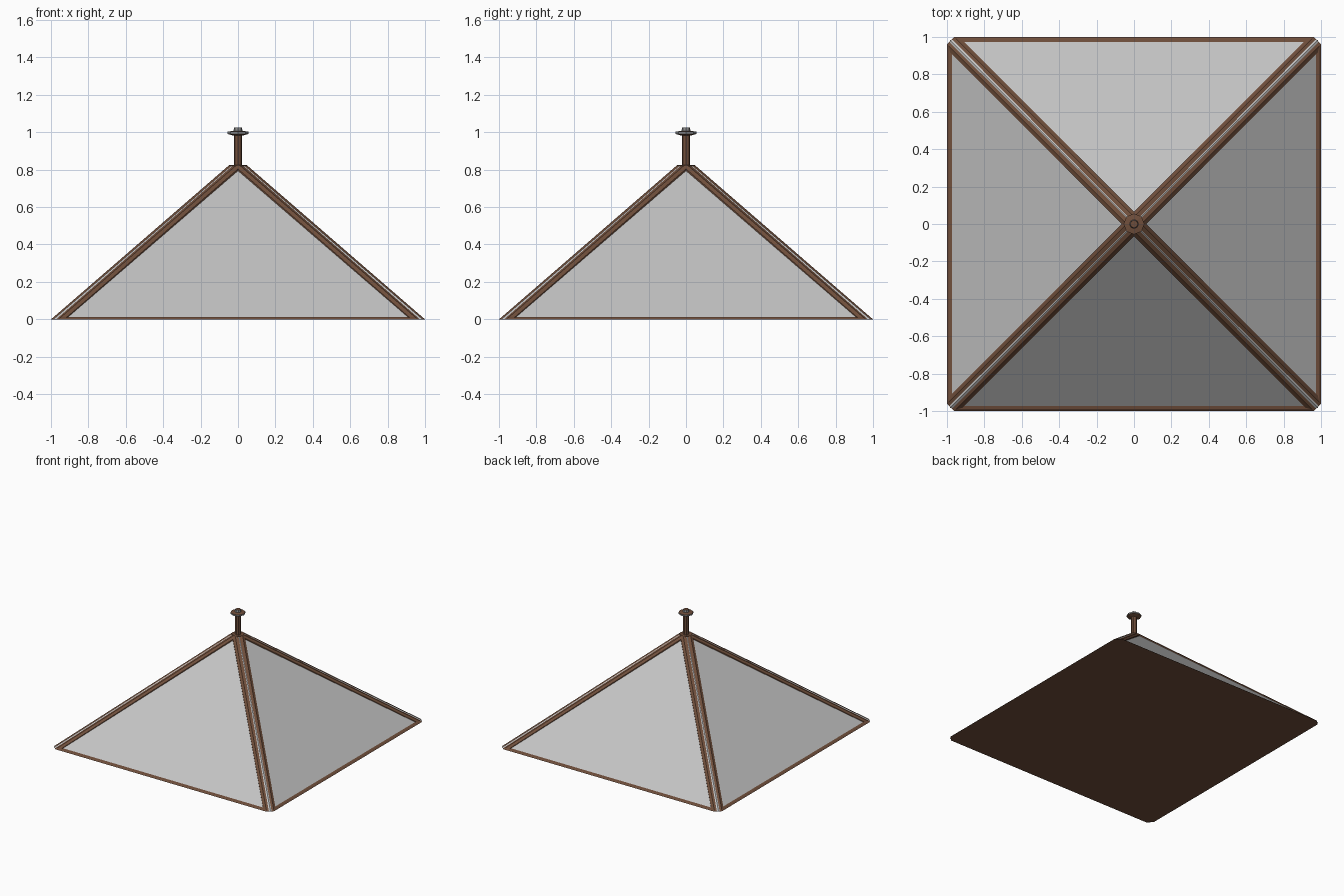
import bpy, bmesh, math
from mathutils import Vector

if "Cube" in bpy.data.objects:
    bpy.data.objects.remove(bpy.data.objects["Cube"])


def material(name, color):
    m = bpy.data.materials.new(name)
    m.diffuse_color = (*color, 1)
    m.use_nodes = True
    m.node_tree.nodes["Principled BSDF"].inputs["Base Color"].default_value = m.diffuse_color
    return m


BROWN = material("brown wood", (0.16, 0.077, 0.044))
GRAY = material("light gray panel", (0.55, 0.55, 0.55))
METAL = material("mid gray metal", (0.25, 0.25, 0.25))


def finish(name, bm, *mats):
    bmesh.ops.recalc_face_normals(bm, faces=bm.faces)
    me = bpy.data.meshes.new(name)
    bm.to_mesh(me)
    bm.free()
    for m in mats:
        me.materials.append(m)
    ob = bpy.data.objects.new(name, me)
    bpy.context.collection.objects.link(ob)
    return ob


def loft(bm, rings):
    """Skin a list of equal-length closed rings and cap both ends."""
    vs = [[bm.verts.new(p) for p in r] for r in rings]
    n = len(vs[0])
    for a, b in zip(vs, vs[1:]):
        for i in range(n):
            bm.faces.new((a[i], a[(i + 1) % n], b[(i + 1) % n], b[i]))
    bm.faces.new(vs[0][::-1])
    bm.faces.new(vs[-1])


def clip(bm, z, keep_above):
    res = bmesh.ops.bisect_plane(bm, geom=bm.verts[:] + bm.edges[:] + bm.faces[:],
                                 plane_co=(0, 0, z), plane_no=(0, 0, 1),
                                 clear_inner=keep_above, clear_outer=not keep_above)
    edges = [e for e in res["geom_cut"] if isinstance(e, bmesh.types.BMEdge)]
    bmesh.ops.holes_fill(bm, edges=edges)


def ring(r, z, n=8):
    return [(r * math.cos(math.tau * i / n), r * math.sin(math.tau * i / n), z) for i in range(n)]


# Base rim: thin chamfered square, closed underneath
def square(h, z, c=0.04):
    pts = [(h, -h + c), (h, h - c), (h - c, h), (-h + c, h),
           (-h, h - c), (-h, -h + c), (-h + c, -h), (h - c, -h)]
    return [(x, y, z) for x, y in pts]


bm = bmesh.new()
loft(bm, [square(1.0, 0), square(0.99, 0.008), square(0.968, 0.013)])
finish("base_rim", bm, BROWN)

# Four sloped roof panels
bm = bmesh.new()
h, low = 0.985, 0.002
corners = [bm.verts.new((x * h, y * h, low)) for x, y in ((-1, -1), (1, -1), (1, 1), (-1, 1))]
# top cut off just under the flat beam junction
crown = [bm.verts.new((x * 0.035, y * 0.035, 0.82)) for x, y in ((-1, -1), (1, -1), (1, 1), (-1, 1))]
for i in range(4):
    j = (i + 1) % 4
    bm.faces.new((corners[i], corners[j], crown[j], crown[i]))
bm.faces.new(crown)
finish("roof_panels", bm, GRAY)

# Hip beams: bevelled section run down each diagonal, cut flat at foot and crown
SECTION = [(-0.046, 0.78), (-0.046, 0.832), (-0.028, 0.848),
           (0.028, 0.848), (0.046, 0.832), (0.046, 0.78)]
for k, name in enumerate(("back_right", "back_left", "front_left", "front_right")):
    a = math.pi / 4 + k * math.pi / 2
    out = Vector((math.cos(a), math.sin(a), 0))
    side = Vector((-math.sin(a), math.cos(a), 0))
    bm = bmesh.new()
    loft(bm, [[out * r + side * s + Vector((0, 0, z - 0.612 * r)) for s, z in SECTION]
              for r in (0.0, 1.5)])
    clip(bm, 0.0, True)
    clip(bm, 0.825, False)
    finish(name + "_hip_beam", bm, BROWN)

# Post at the peak
bm = bmesh.new()
loft(bm, [ring(0.022, 0.78), ring(0.022, 0.99)])
finish("peak_post", bm, BROWN)

# Cap disc and knob: brown flats, gray edges
bm = bmesh.new()
loft(bm, [ring(0.024, 0.982), ring(0.056, 0.991), ring(0.056, 1.003),
          ring(0.024, 1.008), ring(0.021, 1.026)])
bm.normal_update()
for f in bm.faces:
    f.material_index = 1 if abs(f.normal.z) < 0.5 else 0
finish("peak_cap", bm, BROWN, METAL)
